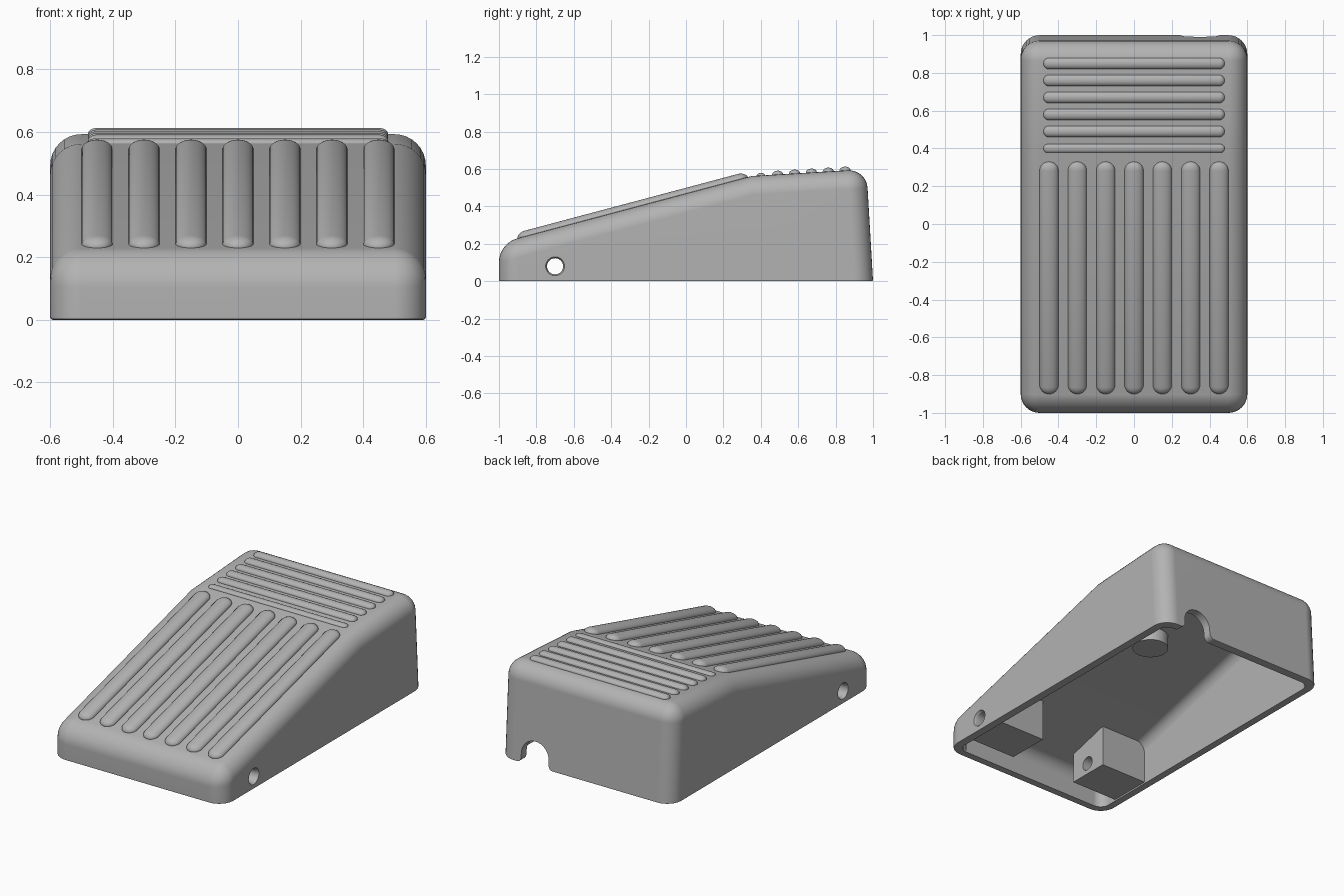
import bpy, bmesh, math
from mathutils import Matrix, Vector

old = bpy.data.objects.get("Cube")
if old:
    bpy.data.objects.remove(old, do_unlink=True)

grey = bpy.data.materials.new("plain_grey")
grey.use_nodes = True
grey.diffuse_color = (0.45, 0.45, 0.45, 1)
grey.node_tree.nodes["Principled BSDF"].inputs["Base Color"].default_value = (0.45, 0.45, 0.45, 1)

CREASE = 0.35   # where the sloped tread meets the heel pad


def top_z(y):
    """Height of the outer top surface at depth y."""
    return 0.562 + (y - CREASE) * (0.266 if y < CREASE else 0.06)


def finish(bm, name):
    bmesh.ops.recalc_face_normals(bm, faces=bm.faces)
    mesh = bpy.data.meshes.new(name)
    bm.to_mesh(mesh)
    bm.free()
    mesh.materials.append(grey)
    obj = bpy.data.objects.new(name, mesh)
    bpy.context.collection.objects.link(obj)
    return obj


def prism(points, x0, x1):
    """Extrude a (y, z) profile from x0 to x1."""
    bm = bmesh.new()
    face = bm.faces.new([bm.verts.new((x0, y, z)) for y, z in points])
    new = bmesh.ops.extrude_face_region(bm, geom=[face])["geom"]
    bmesh.ops.translate(bm, vec=(x1 - x0, 0, 0),
                        verts=[g for g in new if isinstance(g, bmesh.types.BMVert)])
    return bm


def wedge(name, inset, bottom, radius, lip=0):
    """Rounded wedge, inset evenly from the outer form."""
    front, back = -1 + inset, 1 - inset
    profile = [(front, bottom), (back, bottom), (back - 0.035, top_z(0.965) - inset),
               (CREASE, top_z(CREASE) - inset), (front, top_z(front) - inset)]
    bm = prism(profile, inset - 0.6, 0.6 - inset)

    def all_at(edge, axis, value):
        return all(abs(v.co[axis] - value) < 1e-4 for v in edge.verts)

    rounded = [e for e in bm.edges
               if not all_at(e, 2, bottom) and not all_at(e, 1, CREASE)]
    bmesh.ops.bevel(bm, geom=rounded, offset=radius, segments=8, profile=0.5, affect='EDGES')
    if lip:
        rim = [e for e in bm.edges if all_at(e, 2, bottom)]
        bmesh.ops.bevel(bm, geom=rim, offset=lip, segments=2, profile=0.5, affect='EDGES')
    return finish(bm, name)


def cone_x(name, x, y, z, r1, r2, length):
    """Round bar or cone lying along x."""
    bm = bmesh.new()
    place = Matrix.Translation((x, y, z)) @ Matrix.Rotation(math.pi / 2, 4, 'Y')
    bmesh.ops.create_cone(bm, cap_ends=True, segments=32, radius1=r1, radius2=r2,
                          depth=length, matrix=place)
    return finish(bm, name)


def cut(obj, cutter):
    cutter.hide_render = True
    mod = obj.modifiers.new("cut", 'BOOLEAN')
    mod.operation = 'DIFFERENCE'
    mod.solver = 'EXACT'
    mod.object = cutter
    bpy.context.view_layer.objects.active = obj
    bpy.ops.object.modifier_apply(modifier=mod.name)


def rib(name, center, radius, height, length, rotation):
    """Flattened capsule, built along y."""
    bm = bmesh.new()
    bmesh.ops.create_uvsphere(bm, u_segments=24, v_segments=11, radius=radius,
                              matrix=Matrix.Rotation(math.pi / 2, 4, 'X'))
    for v in bm.verts:
        v.co.y += math.copysign(length / 2 - radius, v.co.y)
        v.co.z *= height / radius
    bm.transform(Matrix.Translation(center) @ rotation)
    return finish(bm, name)


# Hollow housing
housing = wedge("housing", 0, 0, 0.1, lip=0.008)
cavity = wedge("cavity_cutter", 0.05, -0.05, 0.06)
cut(housing, cavity)
cutters = [cavity]
parts = [housing]

# Cable notch in the back wall, with rounded lower corners
r, flare, arch_z = 0.095, 0.035, 0.06
half = [(r + flare, -0.05)]
for i in range(6):
    a = math.pi / 2 * i / 5
    half.append((r + flare - flare * math.sin(a), flare - flare * math.cos(a)))
for i in range(9):
    a = math.pi / 2 * i / 8
    half.append((r * math.cos(a), arch_z + r * math.sin(a)))
outline = half + [(-x, z) for x, z in reversed(half[:-1])]
bm = prism(outline, -0.1, 0.1)
bm.transform(Matrix.Translation((0.35, 0.98, 0)) @ Matrix.Rotation(math.pi / 2, 4, 'Z'))
notch = finish(bm, "notch_cutter")
cut(housing, notch)
cutters.append(notch)

# Pivot blocks inside, one on each side
y0, y1 = -0.83, -0.56
block_profile = [(y0, 0.01), (y1, 0.01), (y1, top_z(y1) - 0.03), (y0, top_z(y0) - 0.03)]
for side, label in ((1, "left"), (-1, "right")):
    block = finish(prism(block_profile, side * 0.23, side * 0.56), label + "_pivot_block")
    parts.append(block)

# Pivot hole through walls and blocks, with a chamfer on each outer side
hole = cone_x("hole_cutter", 0, -0.7, 0.08, 0.043, 0.043, 1.4)
cutters.append(hole)
for part in parts:
    cut(part, hole)
for side in (1, -1):
    wide, narrow = 0.056, 0.04
    ends = (narrow, wide) if side > 0 else (wide, narrow)
    chamfer = cone_x("chamfer_cutter", side * 0.595, -0.7, 0.08, *ends, 0.03)
    cut(housing, chamfer)
    cutters.append(chamfer)

# Round boss under the tread
bm = bmesh.new()
bmesh.ops.create_cone(bm, cap_ends=True, segments=32, radius1=0.105, radius2=0.105,
                      depth=0.08, matrix=Matrix.Translation((0, 0.15, 0.44)))
parts.append(finish(bm, "spring_boss"))

# Long ribs down the sloped tread
tilt = Matrix.Rotation(math.atan(0.266), 4, 'X')
mid = -0.285
for i in range(7):
    parts.append(rib(f"tread_rib_{i + 1}", Vector((0.15 * (i - 3), mid, top_z(mid))),
                     0.05, 0.03, 1.23 / math.cos(math.atan(0.266)), tilt))

# Cross ribs on the heel pad
turn = Matrix.Rotation(math.atan(0.06), 4, 'X') @ Matrix.Rotation(math.pi / 2, 4, 'Z')
for i in range(6):
    y = 0.4 + 0.09 * i
    parts.append(rib(f"heel_rib_{i + 1}", Vector((0, y, top_z(y))),
                     0.03 if i else 0.023, 0.021 if i else 0.014, 0.96, turn))

for cutter in cutters:
    bpy.data.objects.remove(cutter, do_unlink=True)

# Smooth shading with crisp edges
bpy.ops.object.select_all(action='DESELECT')
for part in parts:
    part.select_set(True)
bpy.context.view_layer.objects.active = housing
bpy.ops.object.shade_smooth_by_angle(angle=math.radians(32))
weighted = housing.modifiers.new("even_normals", 'WEIGHTED_NORMAL')
weighted.keep_sharp = True
